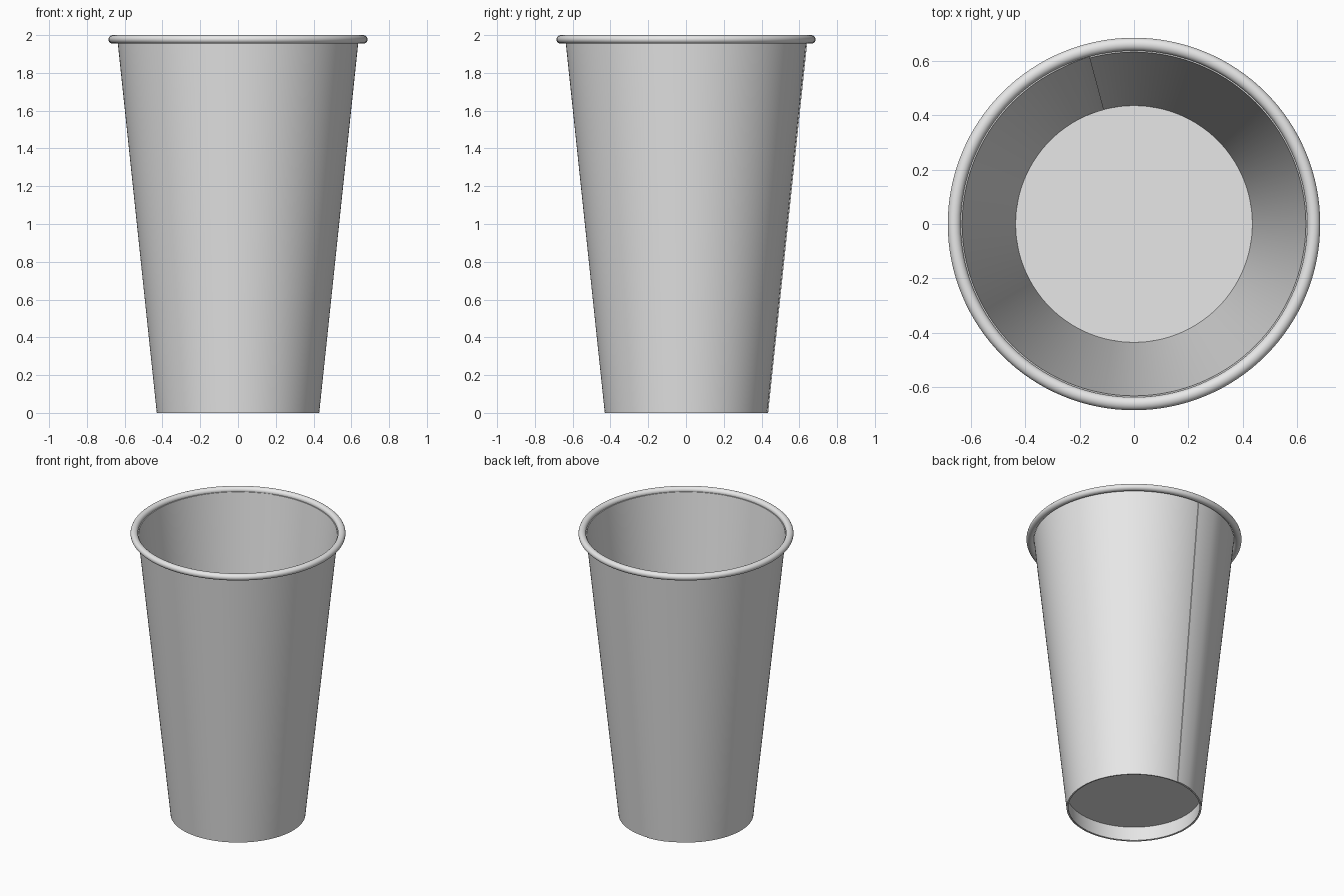
import bpy, math

if "Cube" in bpy.data.objects:
    bpy.data.objects.remove(bpy.data.objects["Cube"])

SEG = 128
T = 0.005            # paper thickness

paper = bpy.data.materials.new("white_paper")
paper.diffuse_color = (0.8, 0.8, 0.8, 1)
paper.use_nodes = True
paper.node_tree.nodes["Principled BSDF"].inputs["Base Color"].default_value = paper.diffuse_color


def make(name, verts, faces):
    me = bpy.data.meshes.new(name)
    me.from_pydata(verts, [], faces)
    me.materials.append(paper)
    ob = bpy.data.objects.new(name, me)
    bpy.context.collection.objects.link(ob)
    bpy.ops.object.select_all(action='DESELECT')
    ob.select_set(True)
    bpy.context.view_layer.objects.active = ob
    bpy.ops.object.shade_smooth_by_angle(angle=math.radians(40))
    return ob


def lathe(name, profile, closed=False):
    """Spin (radius, z) points around z; a radius of 0 becomes a pole."""
    verts, rings, faces = [], [], []
    for r, z in profile:
        n = 1 if r == 0 else SEG
        rings.append((len(verts), n))
        for i in range(n):
            a = 2 * math.pi * i / SEG
            verts.append((r * math.cos(a), r * math.sin(a), z))
    pairs = list(zip(rings, rings[1:]))
    if closed:
        pairs.append((rings[-1], rings[0]))
    for (s0, n0), (s1, n1) in pairs:
        for i in range(SEG):
            j = (i + 1) % SEG
            f = [s0 + i % n0, s0 + j % n0, s1 + j % n1, s1 + i % n1]
            faces.append(list(dict.fromkeys(f)))
    return make(name, verts, faces)


# Wrapped paper wall: one sheet whose ends overlap at the back
START, OVERLAP, RAMP = 90, 15, 10
Z_TOP, R_BOT, R_TOP = 1.972, 0.430, 0.638
N = 150
verts, faces = [], []
for i in range(N + 1):
    deg = START + (360 + OVERLAP) * i / N
    past = deg - START - OVERLAP
    lift = T * min(1, max(0, 1 - past / RAMP))
    a = math.radians(deg)
    for r, z in ((R_BOT, 0), (R_TOP, Z_TOP), (R_TOP - T, Z_TOP), (R_BOT - T, 0)):
        verts.append(((r + lift) * math.cos(a), (r + lift) * math.sin(a), z))
for i in range(N):
    b = 4 * i
    for k in range(4):
        m = (k + 1) % 4
        faces.append((b + k, b + 4 + k, b + 4 + m, b + m))
faces += [(0, 1, 2, 3), (4 * N + 3, 4 * N + 2, 4 * N + 1, 4 * N)]
make("cup_wall", verts, faces)

# Rolled rim
rim = [(0.662 + 0.024 * math.cos(t), 1.9775 + 0.0225 * math.sin(t))
       for t in (2 * math.pi * k / 20 for k in range(20))]
lathe("rolled_rim", rim, closed=True)

# Recessed floor with a folded skirt reaching down to the foot
lathe("cup_floor", [(0, 0.105), (0.430, 0.105), (0.419, 0.002), (0.4255, 0.002),
                    (0.436, 0.110), (0, 0.110)])
